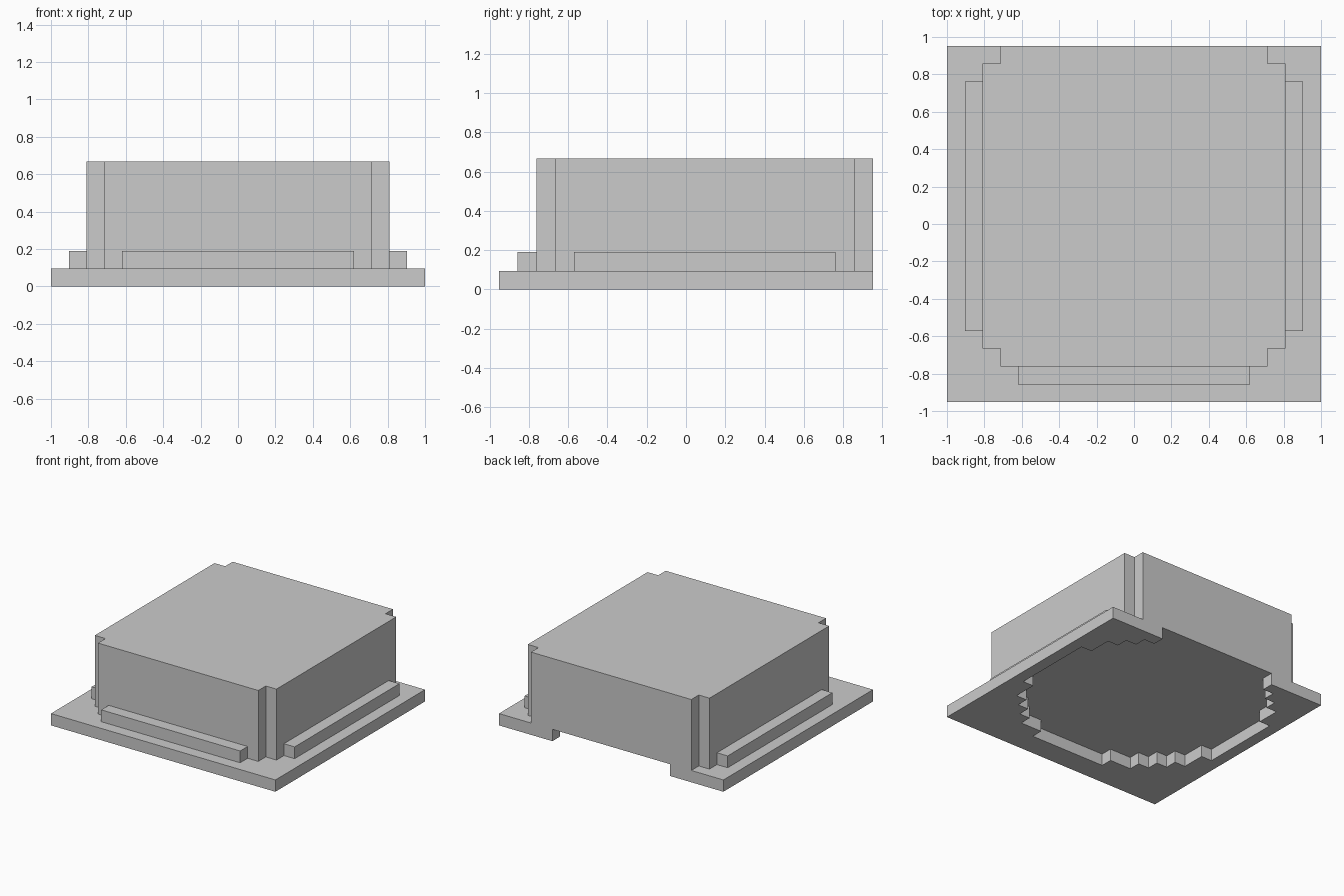
import bpy
import bmesh

if "Cube" in bpy.data.objects:
    bpy.data.objects.remove(bpy.data.objects["Cube"])

U = 2 / 21  # one block of the stepped design


def prism(name, outline, z0, z1):
    """Extrude a flat outline (in blocks) from z0 to z1."""
    bm = bmesh.new()
    base = bm.faces.new([bm.verts.new((x * U, y * U, z0 * U)) for x, y in outline])
    top = bmesh.ops.extrude_face_region(bm, geom=[base], use_keep_orig=True)["geom"]
    bmesh.ops.translate(bm, vec=(0, 0, (z1 - z0) * U),
                        verts=[v for v in top if isinstance(v, bmesh.types.BMVert)])
    bmesh.ops.recalc_face_normals(bm, faces=bm.faces)
    mesh = bpy.data.meshes.new(name)
    bm.to_mesh(mesh)
    bm.free()
    obj = bpy.data.objects.new(name, mesh)
    bpy.context.collection.objects.link(obj)
    return obj


def mirrored(half):
    """Close a right-hand outline with its mirror image."""
    return half + [(-x, y) for x, y in reversed(half)]


def rect(x0, x1, y0, y1):
    return [(x0, y0), (x1, y0), (x1, y1), (x0, y1)]


# Base plate with a stepped round recess that opens at the back
# (y where each step starts, half width of the recess)
steps = [(-8, 3.5), (-7, 5.5), (-6, 6.5), (-5, 7.5), (-4, 8.5),
         (-2, 9.5), (5, 8.5), (7, 7.5), (8, 6.5), (9, 5.5)]
ends = [y for y, _ in steps[1:]] + [10]
half = [(10.5, -10), (10.5, 10)]
for (y0, w), y1 in reversed(list(zip(steps, ends))):
    half += [(w, y1), (w, y0)]
prism("base_plate", mirrored(half), 0, 1)

# Main block with notched corners
prism("main_block", mirrored([(7.5, -8), (7.5, -7), (8.5, -7),
                              (8.5, 9), (7.5, 9), (7.5, 10)]), 1, 7)

# Low ledges on the front and both sides
prism("front_ledge", rect(-6.5, 6.5, -9, -8), 1, 2)
prism("right_ledge", rect(8.5, 9.5, -6, 8), 1, 2)
prism("left_ledge", rect(-9.5, -8.5, -6, 8), 1, 2)
